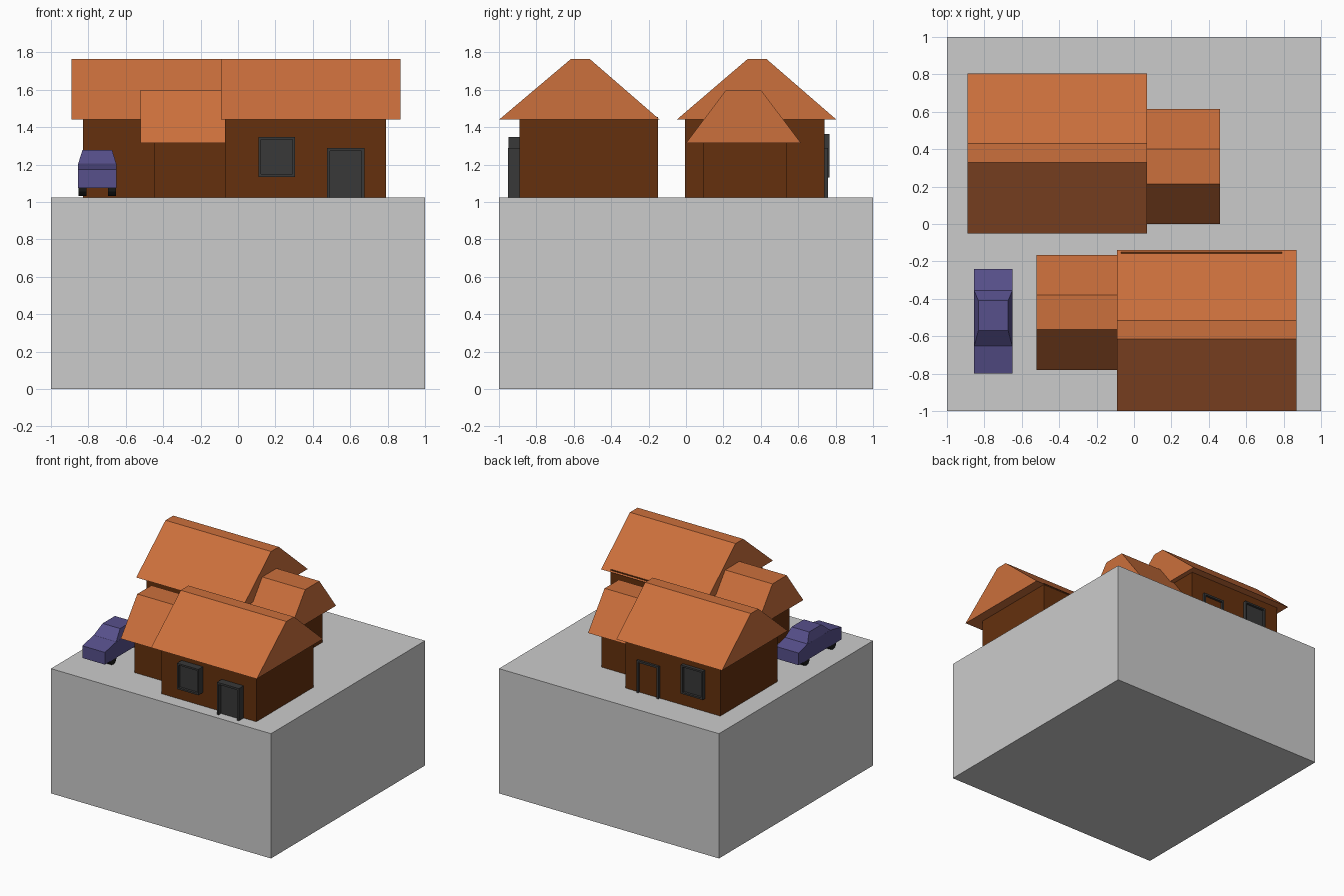
import bpy, bmesh
from math import pi
from mathutils import Matrix, Vector

if "Cube" in bpy.data.objects:
    bpy.data.objects.remove(bpy.data.objects["Cube"])


def material(name, rgb):
    m = bpy.data.materials.new(name)
    m.diffuse_color = (*rgb, 1)
    m.use_nodes = True
    m.node_tree.nodes["Principled BSDF"].inputs["Base Color"].default_value = m.diffuse_color
    return m


ROOF = material("roof_orange", (0.60, 0.16, 0.045))
WALL = material("wall_brown", (0.13, 0.03, 0.004))
DARK = material("dark_grey", (0.04, 0.04, 0.04))
PAINT = material("car_purple", (0.095, 0.08, 0.26))
TYRE = material("tyre_black", (0.012, 0.012, 0.012))


def finish(name, bm, mat=None):
    bmesh.ops.recalc_face_normals(bm, faces=bm.faces[:])
    me = bpy.data.meshes.new(name)
    bm.to_mesh(me)
    bm.free()
    ob = bpy.data.objects.new(name, me)
    bpy.context.collection.objects.link(ob)
    if mat:
        me.materials.append(mat)
    return ob


def add_box(bm, x, y, z):
    size = Vector((x[1] - x[0], abs(y[1] - y[0]), z[1] - z[0]))
    mid = Vector((sum(x) / 2, sum(y) / 2, sum(z) / 2))
    bmesh.ops.create_cube(bm, size=1, matrix=Matrix.Translation(mid) @ Matrix.Diagonal((*size, 1)))


def box(name, x, y, z, mat=None):
    bm = bmesh.new()
    add_box(bm, x, y, z)
    return finish(name, bm, mat)


def prism(name, x, profile, mat):
    """Extrude a (y, z) profile along x."""
    bm = bmesh.new()
    face = bm.faces.new([bm.verts.new((x[0], y, z)) for y, z in profile])
    ext = bmesh.ops.extrude_face_region(bm, geom=[face])
    verts = [v for v in ext["geom"] if isinstance(v, bmesh.types.BMVert)]
    bmesh.ops.translate(bm, verts=verts, vec=(x[1] - x[0], 0, 0))
    return finish(name, bm, mat)


def roof(name, x, y, flat, z):
    prism(name, x, [(y[0], z[0]), (y[1], z[0]), (flat[1], z[1]), (flat[0], z[1])], ROOF)


def opening(name, x, z, wall, front, recess, t, sill):
    """Frame around a recessed panel; front is the outer y of the frame."""
    s = 1 if front > wall else -1
    back = wall - s * 0.05
    bm = bmesh.new()
    for side in ((x[0], x[0] + t), (x[1] - t, x[1])):
        add_box(bm, side, (back, front), z)
    inner = (x[0] + t, x[1] - t)
    add_box(bm, inner, (back, front), (z[1] - t, z[1]))
    if sill:
        add_box(bm, inner, (back, front), (z[0], z[0] + t))
    finish(name + "_frame", bm, DARK)
    box(name + "_panel", inner, (back, front - s * recess), (z[0] + t * sill, z[1] - t), DARK)


G = 1.025
box("ground_block", (-1, 1), (-1, 1), (0, G))

# Front house
box("front_house_walls", (-0.07, 0.79), (-0.89, -0.15), (G, 1.455), WALL)
roof("front_house_roof", (-0.09, 0.87), (-1.0, -0.14), (-0.615, -0.515), (1.44, 1.765))
box("front_wing_walls", (-0.45, 0.0), (-0.70, -0.25), (G, 1.33), WALL)
roof("front_wing_roof", (-0.52, -0.03), (-0.78, -0.165), (-0.565, -0.38), (1.315, 1.60))
opening("front_window", (0.11, 0.305), (1.135, 1.348), -0.89, -0.95, 0.02, 0.014, True)
opening("front_door", (0.475, 0.675), (G, 1.29), -0.89, -0.952, 0.03, 0.016, False)

# Back house, turned the other way
box("back_house_walls", (-0.83, 0.03), (-0.005, 0.74), (G, 1.455), WALL)
roof("back_house_roof", (-0.89, 0.07), (-0.05, 0.805), (0.33, 0.43), (1.44, 1.765))
box("back_wing_walls", (-0.05, 0.39), (0.09, 0.54), (G, 1.33), WALL)
roof("back_wing_roof", (0.0, 0.46), (0.0, 0.615), (0.215, 0.40), (1.315, 1.60))
opening("back_window", (-0.69, -0.49), (1.13, 1.365), 0.74, 0.768, 0.02, 0.014, True)
opening("back_door", (-0.28, -0.08), (G, 1.29), 0.74, 0.758, 0.03, 0.016, False)

# Car body and tapered cabin
CX = (-0.855, -0.65)
prism("car_body", CX, [(-0.80, 1.075), (-0.24, 1.075), (-0.24, 1.175), (-0.355, 1.205),
                       (-0.655, 1.205), (-0.80, 1.175)], PAINT)
bm = bmesh.new()
rings = [[bm.verts.new((x, y, z)) for x, y in ((x0, y0), (x1, y0), (x1, y1), (x0, y1))]
         for x0, x1, y0, y1, z in ((*CX, -0.655, -0.355, 1.203), (-0.832, -0.673, -0.57, -0.41, 1.277))]
for ring in rings:
    bm.faces.new(ring)
for i in range(4):
    j = (i + 1) % 4
    bm.faces.new((rings[0][i], rings[0][j], rings[1][j], rings[1][i]))
finish("car_cabin", bm, PAINT)

# Wheels
for end, y in (("front", -0.69), ("rear", -0.345)):
    for side, x in (("left", -0.831), ("right", -0.674)):
        bm = bmesh.new()
        bmesh.ops.create_cone(bm, cap_ends=True, segments=12, radius1=0.045, radius2=0.045, depth=0.044,
                              matrix=Matrix.Translation((x, y, 1.078)) @ Matrix.Rotation(pi / 2, 4, 'Y'))
        finish(f"car_wheel_{end}_{side}", bm, TYRE)
